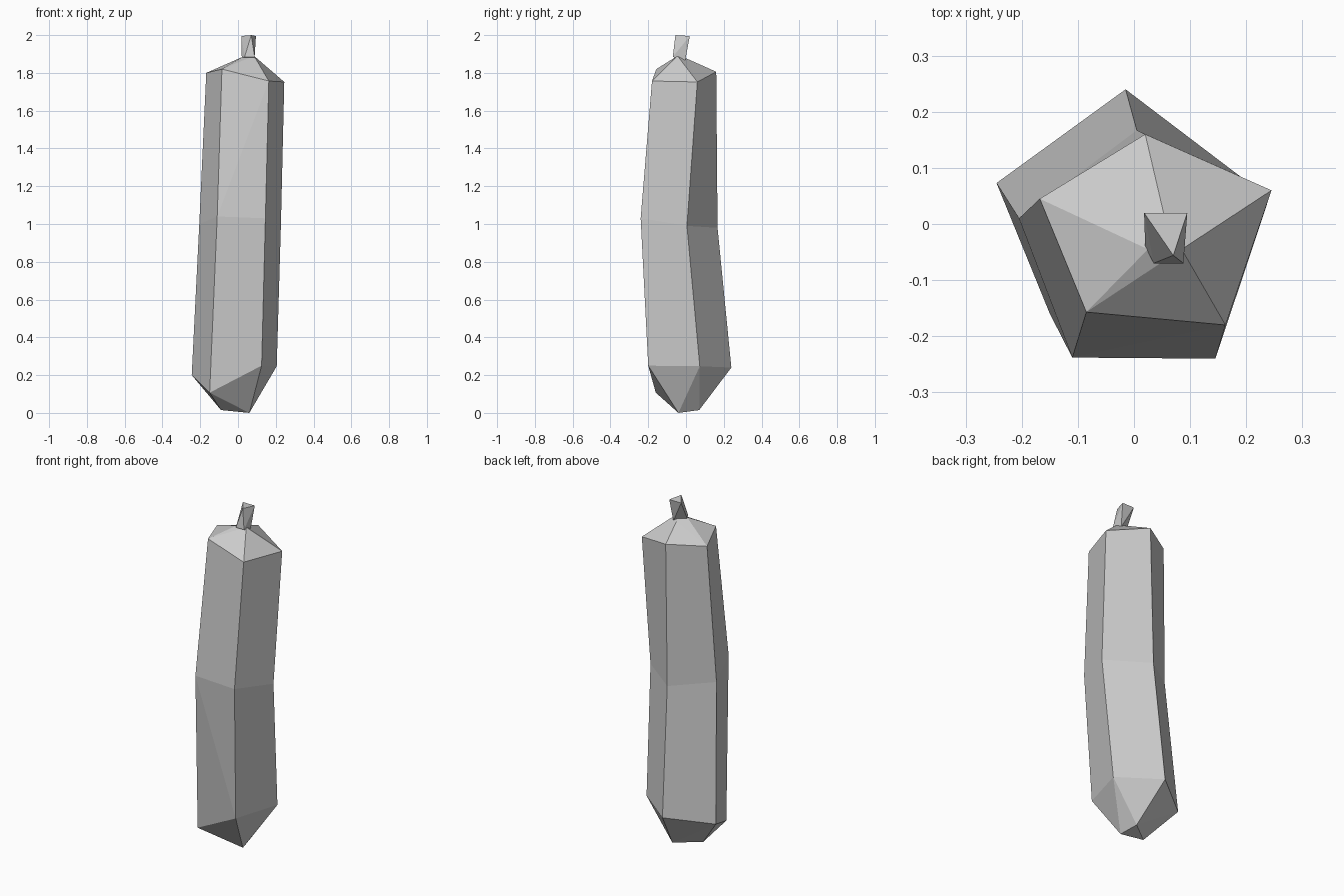
import bpy
import bmesh

default_cube = bpy.data.objects.get("Cube")
if default_cube:
    bpy.data.objects.remove(default_cube, do_unlink=True)


def make_material(name, colour):
    material = bpy.data.materials.new(name)
    material.use_nodes = True
    material.diffuse_color = colour
    shader = material.node_tree.nodes["Principled BSDF"]
    shader.inputs["Base Color"].default_value = colour
    return material


def finish(name, bm, material):
    """Turn the bmesh into a flat-shaded object with outward normals."""
    bmesh.ops.recalc_face_normals(bm, faces=bm.faces[:])
    mesh = bpy.data.meshes.new(name)
    bm.to_mesh(mesh)
    bm.free()
    mesh.materials.append(material)
    obj = bpy.data.objects.new(name, mesh)
    bpy.context.collection.objects.link(obj)
    return obj


def add_points(bm, points):
    return [bm.verts.new(point) for point in points]


grey = make_material("plain grey", (0.6, 0.6, 0.6, 1.0))

# Bent five-sided body: corners run back, left, front left, front right, right
body = bmesh.new()
low = add_points(body, [(-.015, .24, .24), (.205, .073, .247), (.125, -.2, .25),
                        (-.15, -.16, .107), (-.245, .073, .2)])
middle = add_points(body, [(.005, .167, .98), (.227, .005, .99), (.145, -.24, 1.03),
                           (-.11, -.238, 1.04), (-.205, .01, 1)])
high = add_points(body, [(.02, .16, 1.806), (.245, .06, 1.752), (.163, -.18, 1.757),
                         (-.085, -.157, 1.82), (-.168, .045, 1.8)])

FRONT = 2
for lower, upper in ((low, middle), (middle, high)):
    for i in range(5):
        j = (i + 1) % 5
        a, b, c, d = lower[i], lower[j], upper[j], upper[i]
        if i == FRONT:
            # The front is creased from the middle of its right corner
            hinge = b if lower is middle else c
            triangles = ((a, b, d), (b, c, d)) if hinge is b else ((a, b, c), (a, c, d))
            for triangle in triangles:
                body.faces.new(triangle)
        else:
            body.faces.new((a, b, c, d))


def cap(ring, front, side, back):
    """Close a five-sided ring with a small off-centre triangle."""
    p_back, p_left, p_front_left, p_front_right, p_right = ring
    for face in ((p_left, p_front_left, front), (p_back, p_left, back),
                 (p_left, front, back), (p_front_left, p_front_right, front),
                 (p_front_right, side, front), (p_front_right, p_right, side),
                 (p_right, p_back, back), (p_right, back, side),
                 (front, side, back)):
        body.faces.new(face)


# Blunt lower tip and shallow shoulder under the stem
cap(low, *add_points(body, [(.06, -.04, 0), (-.09, -.03, .015), (.04, .07, .015)]))
cap(high, *add_points(body, [(.085, -.045, 1.89), (.025, -.045, 1.885), (.055, .01, 1.873)]))
finish("body", body, grey)

# Short twisted stem with a three-sided cut end
stem = bmesh.new()
root = [(.035, -.07, 1.885), (.088, -.07, 1.885), (.085, -.005, 1.862), (.02, -.04, 1.88)]
cut_end = [(.018, .02, 1.995), (.095, .02, 1.995), (.07, -.056, 2)]
bmesh.ops.convex_hull(stem, input=add_points(stem, root + cut_end))
finish("stem", stem, grey)
